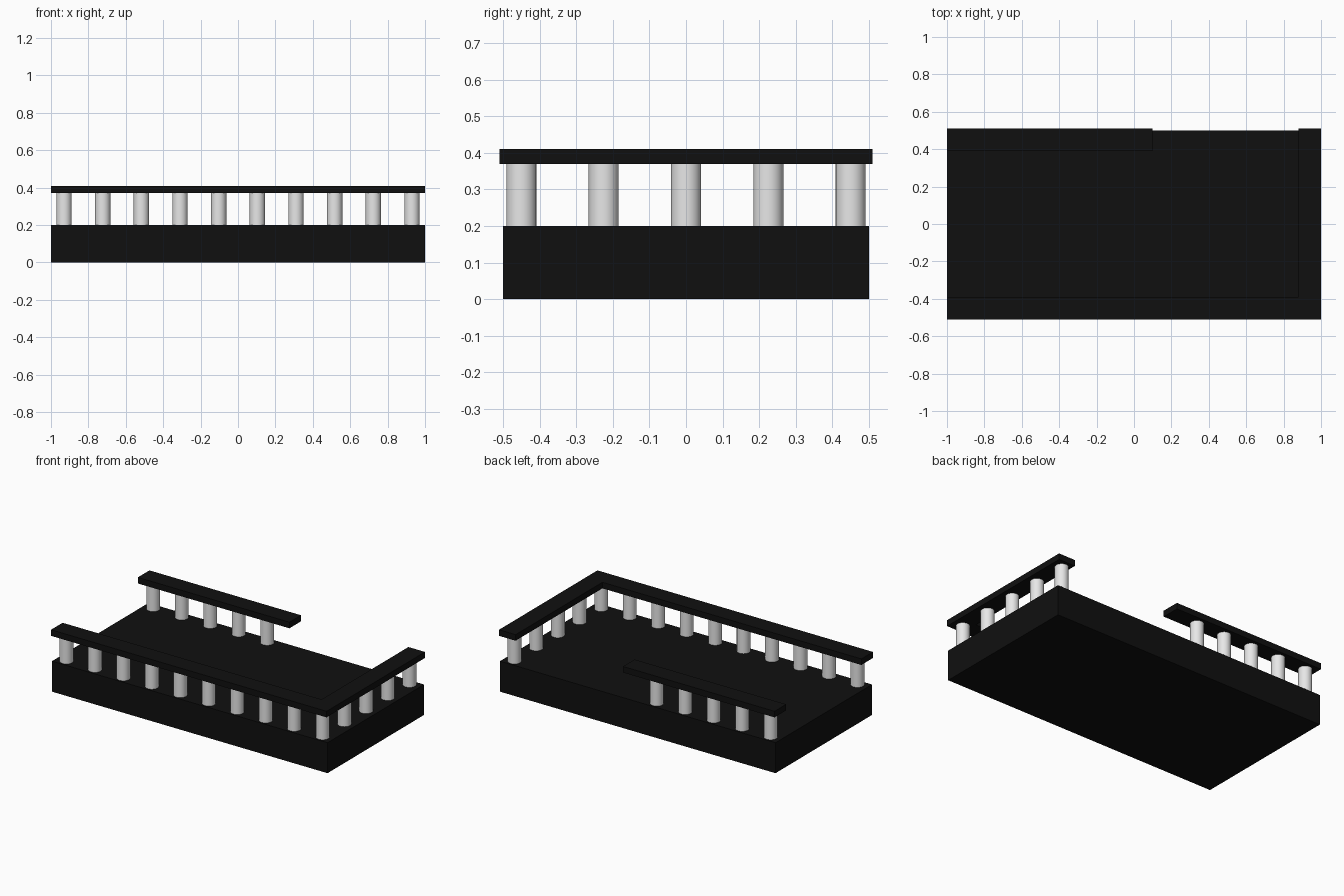
import bpy
import math

if "Cube" in bpy.data.objects:
    bpy.data.objects.remove(bpy.data.objects["Cube"])


def material(name, value):
    m = bpy.data.materials.new(name)
    m.diffuse_color = (value, value, value, 1)
    m.use_nodes = True
    m.node_tree.nodes["Principled BSDF"].inputs["Base Color"].default_value = m.diffuse_color
    return m


black = material("black", 0.005)
light_grey = material("light grey", 0.8)


def box(name, x0, x1, y0, y1, z0, z1):
    bpy.ops.mesh.primitive_cube_add(
        size=1, location=((x0 + x1) / 2, (y0 + y1) / 2, (z0 + z1) / 2))
    o = bpy.context.object
    o.name = name
    o.scale = (x1 - x0, y1 - y0, z1 - z0)
    bpy.ops.object.transform_apply(location=False, rotation=False, scale=True)
    o.data.materials.append(black)


def post(name, x, y):
    bpy.ops.mesh.primitive_cylinder_add(
        vertices=32, radius=0.041, depth=0.17, location=(x, y, 0.285))
    o = bpy.context.object
    o.name = name
    o.data.materials.append(light_grey)
    bpy.ops.object.shade_smooth_by_angle(angle=math.radians(40))


# Solid platform
box("platform", -1, 1, -0.5, 0.5, 0, 0.2)

# Handrails: full front, full right, partial back
box("front_rail", -1, 1, -0.51, -0.39, 0.37, 0.41)
box("right_rail", 0.88, 1, -0.39, 0.51, 0.37, 0.41)
box("back_rail", -1, 0.1, 0.39, 0.51, 0.37, 0.41)

# Balusters
step = 1.86 / 9
for i in range(10):
    post(f"front_post_{i + 1}", -0.93 + i * step, -0.45)
for i in range(5):
    post(f"back_post_{i + 1}", -0.93 + i * step, 0.45)
for i in range(1, 5):
    post(f"right_post_{i}", 0.93, -0.45 + i * 0.225)
